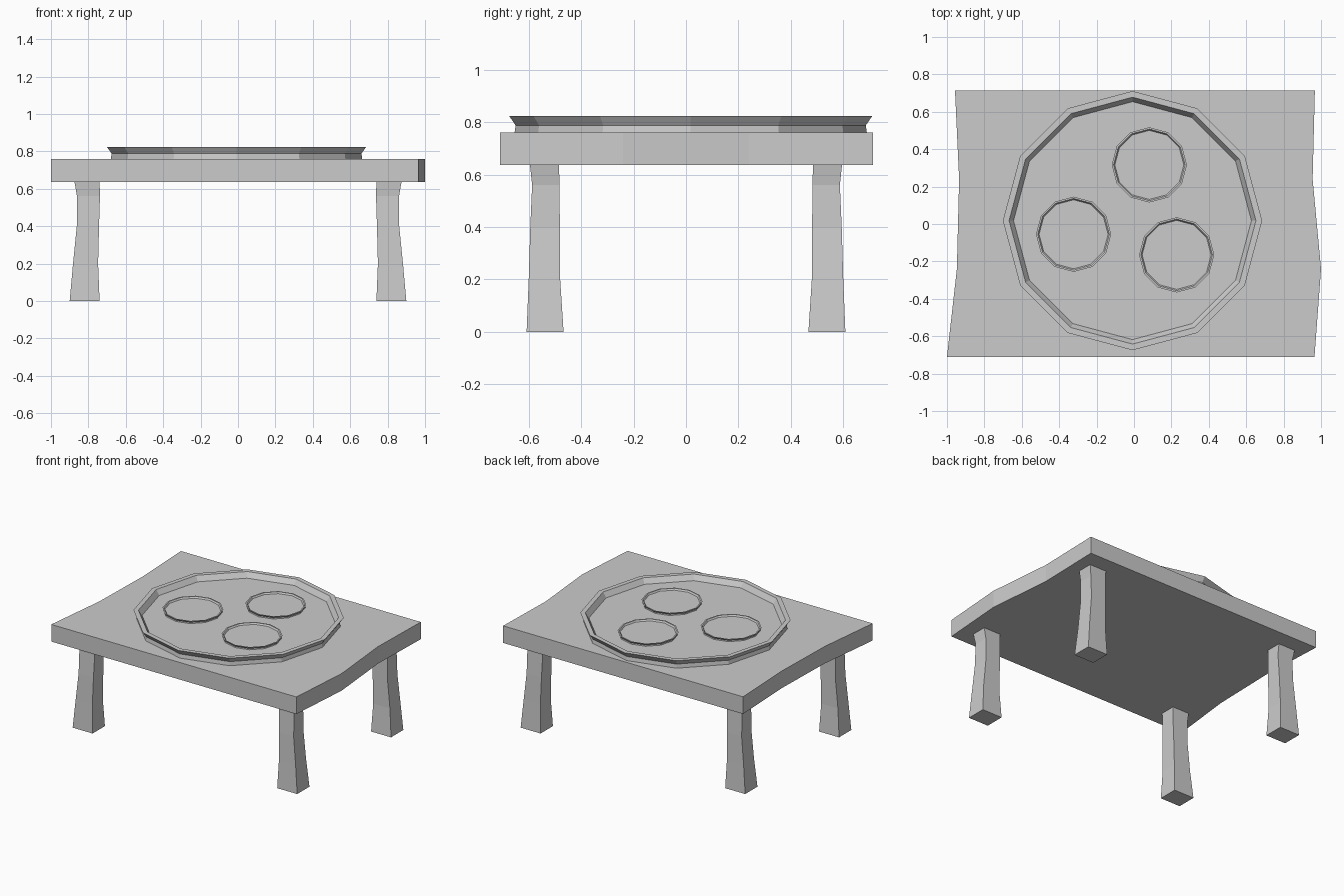
import bpy, bmesh, math

if "Cube" in bpy.data.objects:
    bpy.data.objects.remove(bpy.data.objects["Cube"])


def loft(name, rings):
    """Join equal-length rings of points into a closed, flat-shaded solid."""
    bm = bmesh.new()
    loops = [[bm.verts.new(p) for p in ring] for ring in rings]
    n = len(loops[0])
    for a, b in zip(loops, loops[1:]):
        for i in range(n):
            j = (i + 1) % n
            bm.faces.new((a[i], a[j], b[j], b[i]))
    bm.faces.new(loops[0][::-1])
    bm.faces.new(loops[-1])
    bmesh.ops.recalc_face_normals(bm, faces=bm.faces)
    mesh = bpy.data.meshes.new(name)
    bm.to_mesh(mesh)
    bm.free()
    obj = bpy.data.objects.new(name, mesh)
    bpy.context.collection.objects.link(obj)
    return obj


# Tabletop with uneven hand-cut ends
outline = [(-1, -0.71), (0.965, -0.71), (1, -0.24), (0.955, 0.24),
           (0.967, 0.713), (-0.957, 0.713), (-0.935, 0.24), (-0.947, -0.24)]
loft("tabletop", [[(x, y, z) for x, y in outline] for z in (0.636, 0.76)])

# Legs: (z, inner x, outer x, inner y, outer y), mirrored to four corners
leg = [(0, 0.74, 0.90, 0.467, 0.608),
       (0.2, 0.748, 0.882, 0.48, 0.6),
       (0.4, 0.743, 0.862, 0.481, 0.594),
       (0.56, 0.738, 0.861, 0.483, 0.587),
       (0.636, 0.74, 0.874, 0.484, 0.595)]
for side, sx in (("left", -1), ("right", 1)):
    for end, sy in (("front", -1), ("back", 1)):
        loft(f"{end}_{side}_leg",
             [[(sx * a, sy * c, z), (sx * b, sy * c, z),
               (sx * b, sy * d, z), (sx * a, sy * d, z)]
              for z, a, b, c, d in leg])


# Twelve-sided dishes: (radius, height) from base, over the rim, to the floor
dish = [(0.672, 0), (0.668, 0.028), (0.693, 0.064), (0.66, 0.064), (0.636, 0.027)]


def make_dish(name, x, y, z, scale=1):
    angles = [math.tau * i / 12 for i in range(12)]
    loft(name, [[(x + r * scale * math.cos(t), y + r * scale * math.sin(t),
                  z + h * scale) for t in angles] for r, h in dish])


# Large tray, then three small plates resting on its floor
make_dish("tray", -0.008, 0.018, 0.76)
for i, (x, y) in enumerate([(0.082, 0.316), (-0.323, -0.055), (0.228, -0.165)]):
    make_dish(f"small_plate_{i + 1}", x, y, 0.787, 0.29)
